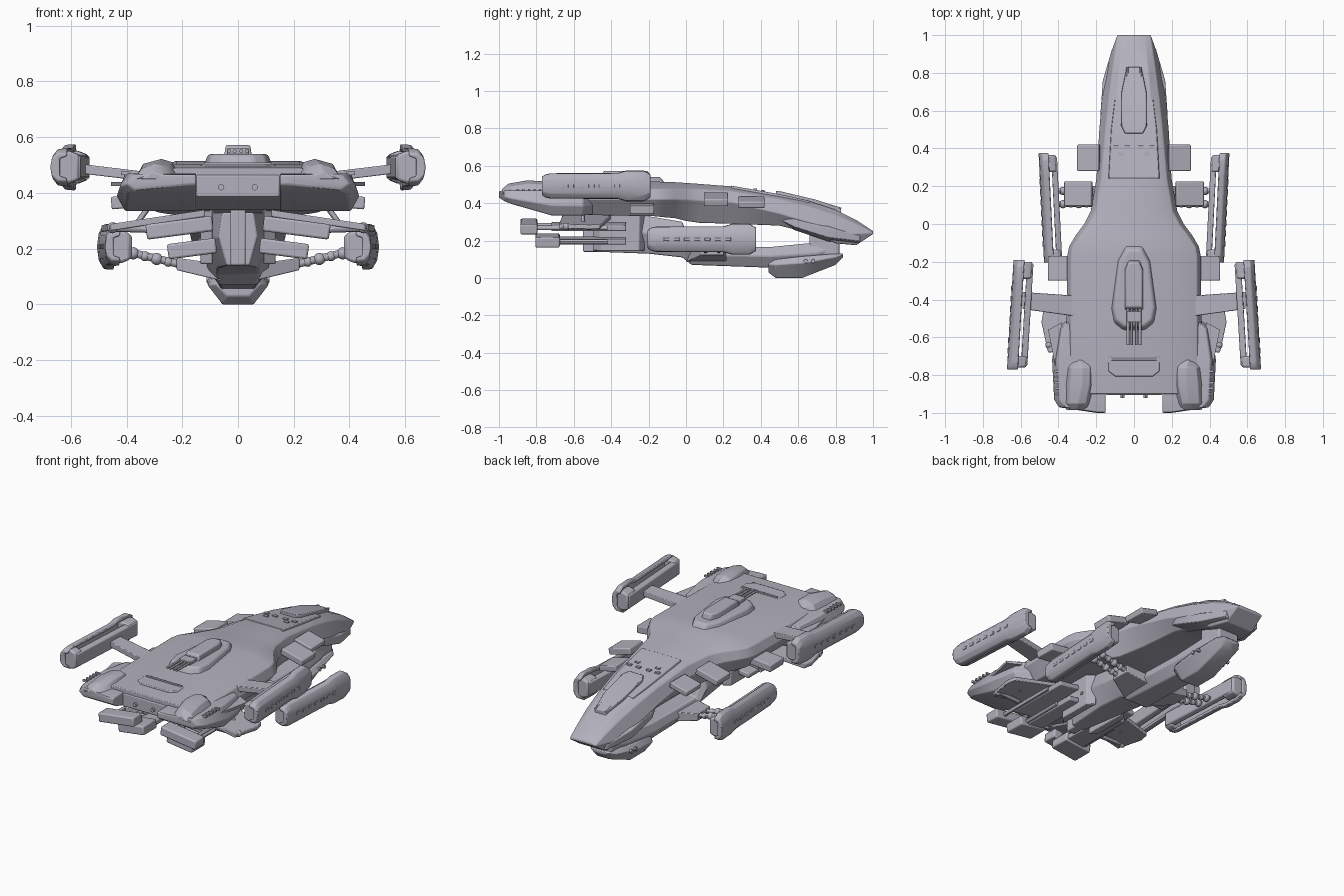
import bpy, bmesh, math
from mathutils import Vector, Matrix

if "Cube" in bpy.data.objects:
    bpy.data.objects.remove(bpy.data.objects["Cube"], do_unlink=True)

metal = bpy.data.materials.new("lilac grey metal")
metal.use_nodes = True
COL = (0.45, 0.44, 0.51, 1)
metal.diffuse_color = COL
metal.node_tree.nodes["Principled BSDF"].inputs["Base Color"].default_value = COL
parts = []


def finish(name, bm, mirror=False, bevel=0, segs=2):
    bmesh.ops.recalc_face_normals(bm, faces=bm.faces)
    me = bpy.data.meshes.new(name)
    bm.to_mesh(me)
    bm.free()
    me.materials.append(metal)
    ob = bpy.data.objects.new(name, me)
    bpy.context.collection.objects.link(ob)
    if bevel:
        b = ob.modifiers.new("bevel", "BEVEL")
        b.width, b.segments, b.limit_method = bevel, segs, "ANGLE"
    if mirror:
        ob.modifiers.new("mirror", "MIRROR")
    parts.append(ob)


def loft(name, rings, **kw):
    """Skin a row of equal point rings and cap both ends."""
    bm = bmesh.new()
    vs = [[bm.verts.new(p) for p in r] for r in rings]
    n = len(vs[0])
    for a, b in zip(vs, vs[1:]):
        for i in range(n):
            j = (i + 1) % n
            bm.faces.new((a[i], a[j], b[j], b[i]))
    bm.faces.new(vs[0])
    bm.faces.new(vs[-1])
    finish(name, bm, **kw)


def plan(name, pts, z0, z1, inset=1.0, **kw):
    """Extrude an x-y outline upward, optionally shrinking the top."""
    c = sum((Vector(p) for p in pts), Vector((0, 0))) / len(pts)
    top = [c + (Vector(p) - c) * inset for p in pts]
    loft(name, [[(x, y, z0) for x, y in pts], [(x, y, z1) for x, y in top]], **kw)


def sym(half):
    """Complete a half outline by reflecting it in x."""
    return half + [(-x, y) for x, y in reversed(half)]


def box(name, c, s, tilt=0, **kw):
    bm = bmesh.new()
    m = Matrix.Translation(c) @ Matrix.Rotation(tilt, 4, "Y") @ Matrix.Diagonal((*s, 1))
    bmesh.ops.create_cube(bm, size=1, matrix=m)
    finish(name, bm, **kw)


def rod(name, a, b, r, **kw):
    a, b = Vector(a), Vector(b)
    bm = bmesh.new()
    m = Matrix.Translation((a + b) / 2) @ (b - a).to_track_quat("Z", "Y").to_matrix().to_4x4()
    bmesh.ops.create_cone(bm, cap_ends=True, segments=12, radius1=r, radius2=r,
                          depth=(b - a).length, matrix=m)
    finish(name, bm, **kw)


def ball(name, c, r, **kw):
    bm = bmesh.new()
    bmesh.ops.create_uvsphere(bm, u_segments=14, v_segments=8, radius=r, matrix=Matrix.Translation(c))
    finish(name, bm, **kw)


# Main hull: y, crown z, deck x z, edge x z, underside x z
HULL = [(-.90, .49, .335, .465, .36, .44, .30, .40), (-.70, .503, .335, .47, .36, .42, .31, .34),
        (-.17, .515, .335, .475, .355, .42, .29, .33), (-.12, .514, .325, .475, .345, .42, .26, .325),
        (-.06, .512, .285, .475, .31, .42, .22, .32), (0, .508, .24, .475, .265, .418, .19, .305),
        (.07, .503, .205, .473, .23, .415, .165, .295), (.24, .49, .175, .463, .20, .405, .14, .29),
        (.50, .445, .152, .42, .185, .345, .125, .28), (.66, .41, .135, .38, .17, .295, .12, .24),
        (.80, .365, .117, .335, .148, .245, .11, .185), (.91, .31, .10, .29, .122, .235, .09, .175),
        (1.0, .25, .085, .245, .09, .24, .085, .235)]
loft("main_hull", [sym_ring + [(-x, y, z) for x, _, z in reversed(sym_ring)]
                   for y, zt, xd, zd, xe, ze, xb, zb in HULL
                   for sym_ring in [[(xd * .66, y, zt), (xd, y, zd), (xe, y, ze), (xb, y, zb)]]],
     bevel=.005)

# Stern flanks: y, inner x, outer x, top z, bottom z
FLANK = [(-1.0, .15, .20, .465, .43), (-.97, .15, .40, .468, .41), (-.93, .15, .425, .47, .395),
         (-.72, .15, .435, .47, .335), (-.55, .15, .41, .46, .335), (-.50, .15, .34, .45, .34)]
loft("stern_flank", [[(a, y, t), (b - .03, y, t), (b, y, t * .4 + u * .6), (b - .03, y, u), (a, y, u)]
                     for y, a, b, t, u in FLANK], mirror=True, bevel=.006)

# Engine humps: y, inner x, outer x, crown z
HUMP = [(-.985, .24, .36, .475), (-.95, .225, .375, .505), (-.85, .205, .37, .522),
        (-.76, .205, .36, .518), (-.72, .22, .33, .49)]
loft("flank_hump", [[(a, y, .45), (a + .03, y, z - .012), (a + .07, y, z), (b - .03, y, z - .018), (b, y, .45)]
                    for y, a, b, z in HUMP], mirror=True, bevel=.012)
plan("flank_fin", [(.38, -.93), (.455, -.56), (.38, -.52)], .425, .44, mirror=True)
box("stern_plate", (0, -.89, .425), (.30, .03, .08), bevel=.006)
rod("stern_port", (.06, -.89, .42), (.06, -.92, .42), .011, mirror=True)
for i in range(5):
    box("flank_rib", (.405, -.90 + i * .03, .47), (.03, .012, .012), mirror=True)

# Deck details
plan("rear_hatch", sym([(.10, -.81), (.14, -.78), (.14, -.70)]), .48, .504, .95, bevel=.004)
box("hatch_bar", (0, -.715, .504), (.24, .015, .012), bevel=.003)


def deck_plate(name, stations, rise):
    loft(name, [[(-w, y, z - .03), (w, y, z - .03), (w * .95, y, z + rise), (-w * .95, y, z + rise)]
                for y, w, z in stations], bevel=.004)


deck_plate("fore_deck", [(.24, .14, .488), (.50, .125, .442), (.66, .105, .407)], .006)
deck_plate("nose_fairing", [(.48, .05, .447), (.52, .07, .44), (.70, .068, .397), (.83, .04, .352)], .02)
rod("nose_rail", (.035, .76, .39), (.035, .83, .37), .006, mirror=True)
for i, (x, y, z) in enumerate([(.035, .41, .464), (.095, .41, .464), (.07, .37, .47)]):
    box(f"deck_vent_{i}", (x, y, z), (.028, .018, .014), mirror=True)

# Turret on the deck
plan("turret_base", sym([(.06, -.57), (.11, -.53), (.125, -.45), (.09, -.18), (.045, -.10)]),
     .49, .54, .86, bevel=.012, segs=3)
plan("turret_head", sym([(.05, -.46), (.05, -.24), (.03, -.19)]), .53, .572, .88, bevel=.008)
for x in (.012, .032):
    rod("turret_gun", (x, -.44, .55), (x, -.64, .55), .007, mirror=True)
box("gun_mount", (0, -.49, .548), (.08, .06, .025), bevel=.004)

# Side panels and sponsons
box("fore_side_panel", (.24, .35, .405), (.12, .14, .035), tilt=.25, mirror=True, bevel=.006)
box("mid_side_panel", (.295, .16, .42), (.15, .13, .04), tilt=.25, mirror=True, bevel=.006)
box("aft_side_panel", (.385, -.235, .37), (.14, .13, .045), tilt=.1, mirror=True, bevel=.006)
loft("nose_cheek", [[(.10, y, zc + h), (w, y, zc + h * .3), (w, y, zc - h * .6), (.09, y, zc - h)]
                    for y, w, zc, h in [(.50, .15, .325, .02), (.58, .178, .30, .045), (.76, .165, .25, .055),
                                        (.93, .115, .215, .03)]], mirror=True, bevel=.004)

# Keel, chin and central tower
KEEL = [(-.48, .07, .33, .14), (-.20, .12, .33, .13), (-.02, .13, .30, .11),
        (.03, .11, .17, .07), (.45, .10, .165, .055), (.70, .08, .19, .06), (.82, .06, .21, .11)]
loft("keel", [[(-w * .8, y, t), (w * .8, y, t), (w, y, t * .55 + u * .45), (w * .6, y, u),
               (-w * .6, y, u), (-w, y, t * .55 + u * .45)] for y, w, t, u in KEEL], bevel=.006)
CHIN = [(.44, .08, .09, .03), (.48, .11, .10, .0), (.62, .112, .115, .0), (.80, .09, .13, .07), (.84, .06, .13, .11)]
loft("chin_pontoon", [[(-w * .8, y, t), (w * .8, y, t), (w, y, t * .7 + u * .3), (w * .5, y, u),
                       (-w * .5, y, u), (-w, y, t * .7 + u * .3)] for y, w, t, u in CHIN], bevel=.005)
box("chin_neck", (0, .74, .18), (.14, .16, .12), bevel=.01)
for y in (.64, .68):
    rod("chin_port", (.09, y, .09), (.113, y, .09), .011, mirror=True)
plan("tower_side", [(.09, -.50), (.135, -.46), (.135, -.25), (.09, -.22)], .145, .34, mirror=True, bevel=.005)
box("tower_spine", (0, -.50, .24), (.055, .10, .20), bevel=.006)
for i in range(4):
    box("tower_rivet", (.136, -.44 + .05 * i, .20 + .03 * (i % 2)), (.008, .016, .016), mirror=True)

# Stern thruster blocks, their booms and radiator wings
for tag, x, w, y, z, depth in (("upper", .21, .24, -.84, .275, .09), ("lower", .165, .175, -.74, .20, .13)):
    box(tag + "_thruster", (x, y, z), (w, depth, .055), tilt=.13, mirror=True, bevel=.008)
    box(tag + "_boom", (x - .02, -.52, z), (w * .65, .40, .03), tilt=.13, mirror=True, bevel=.006)
    for k in (-.25, .25):
        rod(tag + "_piston", (x + k * w, -.80, z - .13 * k * w), (x + k * w, -.42, z - .13 * k * w), .012,
            mirror=True)
plan_wing = [(.12, -.40), (.48, -.46), (.49, -.52), (.455, -.68), (.12, -.66)]
loft("radiator_wing", [[(x, y, .345 - .15 * x + d) for x, y in plan_wing] for d in (-.012, .012)],
     mirror=True, bevel=.004)
rod("wing_brace", (.32, -.55, .35), (.37, -.55, .28), .01, mirror=True)
rod("wing_boom", (.30, -.64, .27), (.45, -.64, .275), .014, mirror=True)
ball("wing_tip_joint", (.45, -.64, .275), .02, mirror=True)


# Engine pods: curved outer shell, inner slab, end blocks
def pod(tag, cx, cz, y0, y1, shear, k):
    mid = (y0 + y1) / 2

    def ring(pts, y, s=1):
        return [(cx + x * k + shear * (y - mid), y, cz + z * s) for x, z in pts]

    half = [(.0, .083), (.035, .08), (.055, .05), (.06, .012)]
    inner = [(.0, -.062), (.026, -.05), (.026, .05), (.0, .062)]
    shell = half + [(x, -z) for x, z in reversed(half)] + inner
    steps = [(0, .6), (.03, .74), (.08, .82), (.70, .84), (.78, 1), (.94, 1), (1, .75)]
    loft(tag + "_shell", [ring(shell, y0 + (y1 - y0) * t, s) for t, s in steps], mirror=True, bevel=.005)
    slab = [(-.05, .04), (-.015, .048), (-.015, -.048), (-.05, -.04)]
    loft(tag + "_inner_slab", [ring(slab, y0 + .02), ring(slab, y1 - .02)], mirror=True, bevel=.006)
    block = [(-.045, .045), (-.01, .058), (.04, .055), (.04, -.055), (-.01, -.058), (-.045, -.045)]
    for end, a, b in (("aft", y0 + .01, y0 + .07), ("fore", y1 - .10, y1 - .01)):
        loft(f"{tag}_{end}_block", [ring(block, a), ring(block, b)], mirror=True, bevel=.01)
    for i in range(7):
        y = y0 + .10 + i * .055
        box(tag + "_rib", (cx + .058 * k + shear * (y - mid), y, cz), (.01, .03, .018), mirror=True, bevel=.002)


pod("upper_pod", .597, .492, -.77, -.19, -.06, .97)
pod("lower_pod", .438, .207, -.205, .375, .05, .88)


# Pylons: flat bars running outward, given as x, y range, centre z, half thickness
def pylon(name, stations):
    loft(name, [[(x, y0, z + h), (x, y1, z + h), (x, y1, z - h), (x, y0, z - h)]
                for x, y0, y1, z, h in stations], mirror=True, bevel=.004)


pylon("upper_pylon", [(.30, -.49, -.38, .455, .017), (.59, -.45, -.36, .49, .017)])
pylon("lower_arm", [(.06, .0, .22, .115, .03), (.22, .08, .20, .145, .022)])

# Jointed arms to the lower pods
for y in (.105, .175):
    rod("arm_rod", (.20, y, .142), (.42, y, .195), .014, mirror=True)
    for i, r in enumerate((.018, .022, .018, .022)):
        x = .25 + .042 * i
        ball("arm_joint", (x, y, .153 + .24 * (x - .25)), r, mirror=True)

# Smooth shading with sharp creases
for ob in bpy.context.selected_objects:
    ob.select_set(False)
for ob in parts:
    ob.select_set(True)
bpy.context.view_layer.objects.active = parts[0]
bpy.ops.object.shade_smooth_by_angle(angle=math.radians(30))
